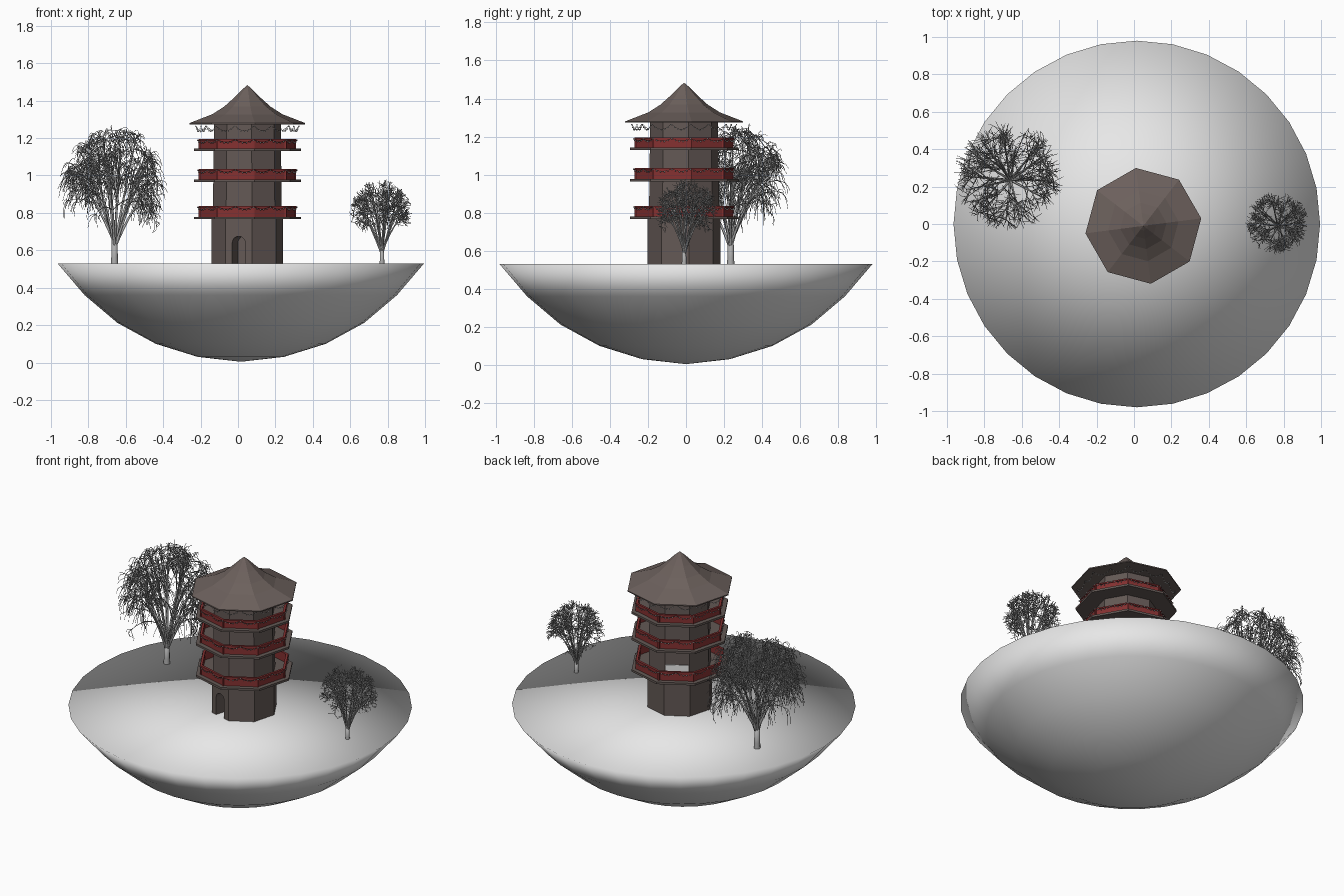
import bpy, bmesh, math, random
from mathutils import Vector

if "Cube" in bpy.data.objects:
    bpy.data.objects.remove(bpy.data.objects["Cube"])

random.seed(4)
CX, CY, GROUND = 0.05, -0.01, 0.53
ROT = math.radians(7.4)


def material(name, rgb):
    m = bpy.data.materials.new(name)
    m.diffuse_color = (*rgb, 1)
    m.use_nodes = True
    m.node_tree.nodes["Principled BSDF"].inputs["Base Color"].default_value = m.diffuse_color
    return m


WHITE = material("ground_white", (0.8, 0.8, 0.8))
WALL = material("wall_brown", (0.125, 0.098, 0.09))
ROOF = material("roof_brown", (0.15, 0.118, 0.108))
RED = material("rail_red", (0.23, 0.03, 0.03))
BARK = material("bark_grey", (0.42, 0.42, 0.42))
WIRE = material("wire_grey", (0.1, 0.1, 0.1))


def finish(bm, name, mat, smooth=False):
    bmesh.ops.recalc_face_normals(bm, faces=bm.faces[:])
    for f in bm.faces:
        f.smooth = smooth
    me = bpy.data.meshes.new(name)
    bm.to_mesh(me)
    bm.free()
    ob = bpy.data.objects.new(name, me)
    bpy.context.collection.objects.link(ob)
    me.materials.append(mat)
    return ob


def lathe(name, profile, mat, sides=8, cx=CX, cy=CY, rot=ROT, closed=False, smooth=False):
    """Revolve (radius, z) points into a many-sided solid."""
    bm = bmesh.new()
    rings = []
    for r, z in profile:
        if r == 0:
            rings.append([bm.verts.new((cx, cy, z))] * sides)
        else:
            rings.append([bm.verts.new((cx + r * math.cos(rot + math.tau * i / sides),
                                        cy + r * math.sin(rot + math.tau * i / sides), z))
                          for i in range(sides)])
    pairs = list(zip(rings, rings[1:]))
    if closed:
        pairs.append((rings[-1], rings[0]))
    for a, b in pairs:
        for i in range(sides):
            j = (i + 1) % sides
            quad = list(dict.fromkeys((a[i], a[j], b[j], b[i])))
            bm.faces.new(quad)
    return finish(bm, name, mat, smooth)


def ring(name, r0, r1, z0, z1, mat):
    return lathe(name, [(r0, z0), (r1, z0), (r1, z1), (r0, z1)], mat, closed=True)


def tube(bm, pts, r0, r1, sides=3):
    """Tapered tube along a list of points."""
    prev = None
    n = len(pts) - 1
    for k, p in enumerate(pts):
        d = (pts[min(k + 1, n)] - pts[max(k - 1, 0)]).normalized()
        u = d.orthogonal().normalized() if prev is None else (u - d * u.dot(d)).normalized()
        v = d.cross(u)
        r = r0 + (r1 - r0) * k / n
        cur = [bm.verts.new(p + (u * math.cos(math.tau * i / sides) + v * math.sin(math.tau * i / sides)) * r)
               for i in range(sides)]
        if prev:
            for i in range(sides):
                j = (i + 1) % sides
                bm.faces.new((prev[i], prev[j], cur[j], cur[i]))
        prev = cur
    bm.faces.new(prev)


def bezier(a, b, c, n):
    return [a * (1 - t) ** 2 + b * 2 * t * (1 - t) + c * t * t for t in (i / n for i in range(n + 1))]


# Bowl-shaped island with a flat, smooth-shaded top
lathe("island", [(0, 0.004), (0.23, 0.03), (0.455, 0.1), (0.66, 0.212), (0.835, 0.36), (0.98, GROUND), (0, GROUND)],
      WHITE, sides=32, cx=0.015, cy=0, rot=0, smooth=True)

# Tower body
body = lathe("tower_body", [(0, 0.515), (0.193, 0.515), (0.193, 0.775), (0.186, 0.775), (0.18, 1.285), (0, 1.285)], WALL)


def face_point(angle, across, out, z):
    n = Vector((math.cos(angle), math.sin(angle), 0))
    s = Vector((-n.y, n.x, 0))
    return Vector((CX, CY, z)) + n * out + s * across


# Arched doorway cut into the front left face
DOOR = ROT - math.radians(112.5)


def arch(hw, spring, base):
    return [(-hw, base)] + [(-hw * math.cos(math.pi * i / 10), spring + hw * math.sin(math.pi * i / 10))
                            for i in range(11)] + [(hw, base)]


bm = bmesh.new()
loops = [[bm.verts.new(face_point(DOOR, x, o, z)) for x, z in arch(0.036, 0.639, 0.5)] for o in (0.06, 0.22)]
for l in loops:
    bm.faces.new(l)
for i in range(len(loops[0])):
    j = (i + 1) % len(loops[0])
    bm.faces.new((loops[0][i], loops[0][j], loops[1][j], loops[1][i]))
cutter = finish(bm, "door_cutter", WALL)
cutter.hide_render = True
mod = body.modifiers.new("doorway", "BOOLEAN")
mod.operation, mod.object, mod.solver = "DIFFERENCE", cutter, "EXACT"
bpy.context.view_layer.objects.active = body
bpy.ops.object.modifier_apply(modifier="doorway")
bpy.data.objects.remove(cutter)

# Pale opening on the rear of the second storey
bm = bmesh.new()
BACK = ROT + math.radians(112.5)
bmesh.ops.convex_hull(bm, input=[bm.verts.new(face_point(BACK, x, o, z))
                                 for x in (-0.066, 0.066) for o in (0.168, 0.176) for z in (0.785, 0.848)])
finish(bm, "rear_opening", WHITE)


# Strings of small lights, one sagging swag per tower side
def garland(name, radius, z, sag, beads, span):
    wire, bulbs = bmesh.new(), bmesh.new()
    for s in range(8):
        a, b = [Vector((CX + radius * math.cos(ROT + math.tau * k / 8),
                        CY + radius * math.sin(ROT + math.tau * k / 8), z)) for k in (s, s + 1)]
        pts = []
        for i in range(beads + 1):
            t = i / beads
            p = a.lerp(b, t)
            p.z -= sag * abs(math.sin(math.pi * t * span))
            pts.append(p)
        tube(wire, pts, 0.0012, 0.0012)
        for p in pts[:-1]:
            r = bmesh.ops.create_icosphere(bulbs, subdivisions=1, radius=0.004)
            bmesh.ops.translate(bulbs, verts=r["verts"], vec=p - Vector((0, 0, 0.003)))
    finish(wire, name + "_wire", WIRE)
    finish(bulbs, name + "_bulbs", WHITE, True)


# Three balconies: slab, red railing, handrail, corner posts
for n, (z, top) in enumerate([(0.766, 0.836), (0.965, 1.034), (1.13, 1.194)], 1):
    ring(f"balcony_floor_{n}", 0.17, 0.288, z, z + 0.013, WALL)
    ring(f"balcony_rail_{n}", 0.252, 0.259, z + 0.012, top - 0.006, RED)
    ring(f"balcony_handrail_{n}", 0.249, 0.264, top - 0.008, top, RED)
    bm = bmesh.new()
    for k in range(8):
        a = ROT + math.tau * k / 8
        p = Vector((CX + 0.258 * math.cos(a), CY + 0.258 * math.sin(a), z + 0.01))
        tube(bm, [p, p + Vector((0, 0, top - p.z))], 0.007, 0.007, 4)
    finish(bm, f"balcony_posts_{n}", RED)
    garland(f"balcony_lights_{n}", 0.268, top - 0.003, 0.014, 10, 2)
garland("eave_lights", 0.278, 1.266, 0.028, 12, 2)

# Flared eight-sided roof with thin underside
lathe("roof", [(0, 1.483), (0.025, 1.462), (0.07, 1.417), (0.125, 1.368), (0.19, 1.327), (0.312, 1.28),
               (0.312, 1.273), (0.17, 1.281), (0, 1.281)], ROOF)


# Bare trees: trunk, arching limbs, branches and fine twigs inside a dome
def tree(name, base, fork, centre_z, rad, height, limbs, droop, low, thick):
    bm = bmesh.new()
    root = Vector((base[0], base[1], GROUND - 0.01))
    split = Vector((base[0], base[1], fork))
    centre = Vector((base[2], base[3], centre_z))
    tube(bm, [root, root.lerp(split, 0.3), split], thick * 1.25, thick * 0.95, 8)

    def shell(az, s, k):
        c = math.sqrt(max(0, 1 - s * s))
        return centre + Vector((rad * c * math.cos(az), rad * c * math.sin(az), height * s)) * k

    for i in range(limbs):
        az = i * 2.4 + random.uniform(-0.2, 0.2)
        s = 0.12 + 0.83 * (i + 0.5) / limbs
        end = shell(az, s, 0.84)
        start = root.lerp(split, random.uniform(0.6, 1))
        ctrl = start.lerp(end, 0.45) + Vector((0, 0, 0.3 * rad * (1.2 - s)))
        limb = bezier(start, ctrl, end, 9)
        tube(bm, limb, thick * 0.5, thick * 0.17, 5)
        for j in range(9):
            p = limb[random.randint(4, 9)]
            target = shell(az + random.gauss(0, 0.38),
                           max(low, min(0.99, s + random.uniform(-0.75, 0.35))), random.uniform(0.78, 0.95))
            mid = p.lerp(target, 0.5) + Vector((0, 0, 0.18 * rad))
            sub = bezier(p, mid, target, 6)
            tube(bm, sub, thick * 0.19, thick * 0.1, 4)
            for k in range(9):
                q = sub[random.randint(2, 6)]
                out = (q - centre).normalized()
                jit = Vector([random.gauss(0, 0.6) for _ in range(3)])
                step = (out * 0.5 + jit).normalized() * rad * random.uniform(0.12, 0.26)
                e = q + step + Vector((0, 0, -droop * rad * random.uniform(0.3, 1)))
                d = e - centre
                k2 = math.hypot(d.x / rad, d.y / rad, d.z / height)
                if k2 > 1.02:
                    e = centre + d * (1.02 / k2)
                tube(bm, bezier(q, q + step * 0.7, e, 3), 0.0018, 0.0012, 3)
    finish(bm, name, BARK, True)


tree("large_tree", (-0.66, 0.235, -0.67, 0.26), 0.66, 0.93, 0.29, 0.34, 15, 0.28, -0.55, 0.016)
tree("small_tree", (0.77, -0.01, 0.765, 0.005), 0.60, 0.79, 0.165, 0.185, 14, 0.0, -0.6, 0.011)
